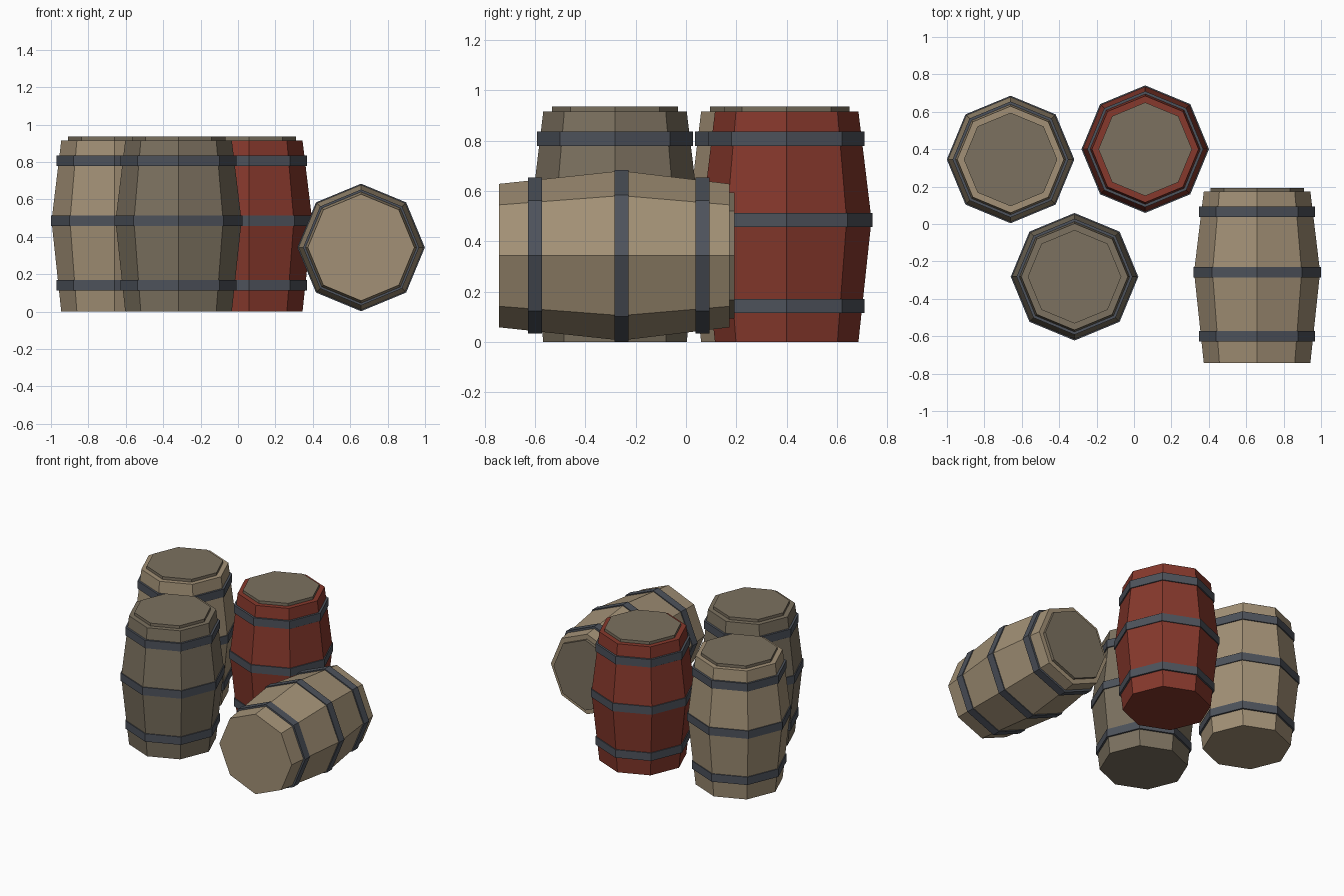
import bpy, bmesh, math
from mathutils import Matrix

if "Cube" in bpy.data.objects:
    bpy.data.objects.remove(bpy.data.objects["Cube"])


def material(name, rgb):
    m = bpy.data.materials.new(name)
    m.diffuse_color = (*rgb, 1)
    m.use_nodes = True
    m.node_tree.nodes["Principled BSDF"].inputs["Base Color"].default_value = m.diffuse_color
    return m


LIGHT = material("light_wood", (0.36, 0.28, 0.18))
DARK = material("dark_wood", (0.20, 0.165, 0.115))
RED = material("red_paint", (0.24, 0.04, 0.025))
IRON = material("iron", (0.075, 0.085, 0.105))
SIDES = 8


def lathe(name, profile, mat, matrix, ring=False):
    """Spin (radius, height) points into a flat-faced octagonal solid or ring."""
    bm = bmesh.new()
    loops = []
    for r, z in profile:
        loops.append([bm.verts.new((r * math.cos(i * math.tau / SIDES),
                                    r * math.sin(i * math.tau / SIDES), z))
                      for i in range(SIDES)])
    pairs = list(zip(loops, loops[1:]))
    if ring:
        pairs.append((loops[-1], loops[0]))
    else:
        bm.faces.new(loops[0][::-1])
        bm.faces.new(loops[-1])
    for a, b in pairs:
        for i in range(SIDES):
            j = (i + 1) % SIDES
            bm.faces.new((a[i], a[j], b[j], b[i]))
    bmesh.ops.recalc_face_normals(bm, faces=bm.faces)
    mesh = bpy.data.meshes.new(name)
    bm.to_mesh(mesh)
    bm.free()
    mesh.materials.append(mat)
    obj = bpy.data.objects.new(name, mesh)
    obj.matrix_world = matrix
    bpy.context.collection.objects.link(obj)


def barrel(name, mat, matrix):
    # bulging staves
    lathe(name + "_body", [(0.285, 0), (0.337, 0.485), (0.285, 0.915)], mat, matrix)
    # thin lid on top
    lathe(name + "_lid", [(0.25, 0.905), (0.25, 0.935)], DARK, matrix)
    # three straight iron hoops
    for part, z, r in (("lower", 0.142, 0.31), ("middle", 0.485, 0.341), ("upper", 0.807, 0.31)):
        inner, h = r - 0.02, 0.028
        lathe(f"{name}_{part}_hoop",
              [(inner, z - h), (r, z - h), (r, z + h), (inner, z + h)],
              IRON, matrix, ring=True)


# three standing barrels
barrel("left_barrel", LIGHT, Matrix.Translation((-0.66, 0.345, 0)))
barrel("front_barrel", DARK, Matrix.Translation((-0.318, -0.282, 0)))
barrel("red_barrel", RED, Matrix.Translation((0.06, 0.40, 0)))
# barrel lying on its side, lid towards the back
barrel("lying_barrel", LIGHT,
       Matrix.Translation((0.658, -0.742, 0.343)) @ Matrix.Rotation(-math.pi / 2, 4, 'X'))
